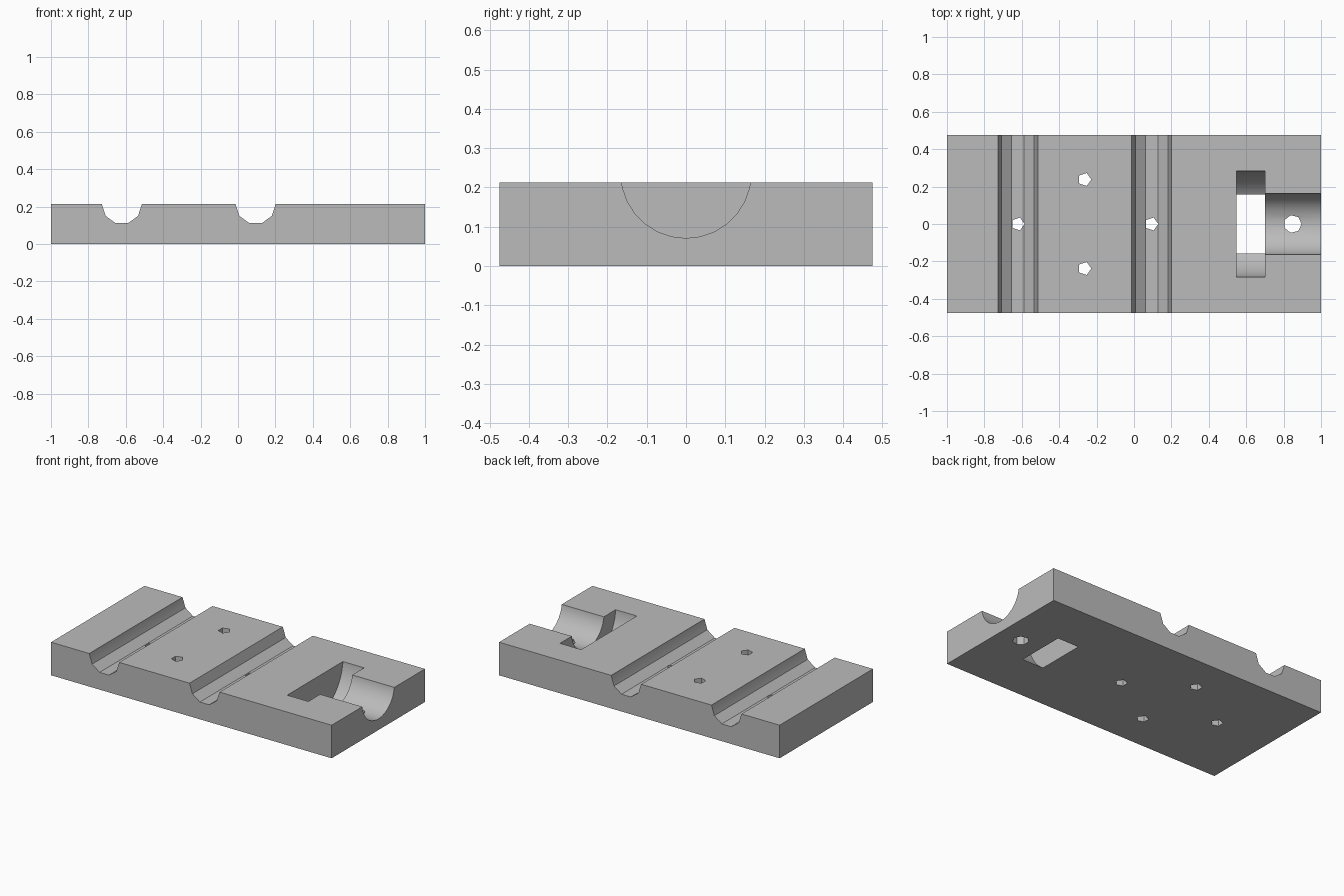
import bpy
import math

cube = bpy.data.objects.get("Cube")
if cube:
    bpy.data.objects.remove(cube, do_unlink=True)

TOP = 0.213
HALF_DEPTH = 0.475

grey = bpy.data.materials.new("plain grey")
grey.use_nodes = True
colour = (0.5, 0.5, 0.5, 1)
grey.diffuse_color = colour
grey.node_tree.nodes["Principled BSDF"].inputs["Base Color"].default_value = colour


def prism(name, sides, radius, length, axis, centre):
    """Regular prism along an axis; a corner points to +x, or down for axis X."""
    bpy.ops.mesh.primitive_cylinder_add(vertices=sides, radius=radius, depth=length)
    obj = bpy.context.object
    obj.name = name
    # The first corner starts on +y, so turn it to +x
    for v in obj.data.vertices:
        x, y, z = v.co
        x, y = y, -x
        v.co = {"Z": (x, y, z), "Y": (x, z, -y), "X": (z, y, -x)}[axis]
    obj.location = centre
    obj.hide_render = True
    return obj


# Solid base block
bpy.ops.mesh.primitive_cube_add(size=1, location=(0, 0, TOP / 2))
block = bpy.context.object
block.name = "base_block"
block.scale = (2, 2 * HALF_DEPTH, TOP)
bpy.ops.object.transform_apply(location=True, rotation=False, scale=True)
block.data.materials.append(grey)

cutters = []

# Two cross grooves, each with a central drain hole
for x in (-0.621, 0.094):
    cutters.append(prism("groove_cutter", 10, 0.107, 1.2, "Y", (x, 0, TOP)))
    cutters.append(prism("groove_hole_cutter", 5, 0.036, 1, "Z", (x, 0, 0.1)))

# Pair of screw holes between the grooves
for side in (-1, 1):
    cutters.append(prism("screw_hole_cutter", 5, 0.036, 1, "Z", (-0.264, side * 0.238, 0.1)))

# Wide round slot, then the open trough running to the end
axis_height = 0.237
cutters.append(prism("slot_cutter", 48, 0.285, 0.151, "X", (0.6245, 0, axis_height)))
cutters.append(prism("trough_cutter", 28, 0.166, 0.5, "X", (0.9, 0, axis_height)))
cutters.append(prism("trough_hole_cutter", 7, 0.048, 1, "Z", (0.848, 0, 0.1)))

# Cut everything from the block
bpy.ops.object.select_all(action="DESELECT")
block.select_set(True)
bpy.context.view_layer.objects.active = block
for cutter in cutters:
    cutter.data.materials.append(grey)
    mod = block.modifiers.new("cut", "BOOLEAN")
    mod.operation = "DIFFERENCE"
    mod.solver = "EXACT"
    mod.object = cutter
    bpy.ops.object.modifier_apply(modifier=mod.name)
for cutter in cutters:
    bpy.data.objects.remove(cutter, do_unlink=True)

bpy.ops.object.shade_smooth_by_angle(angle=math.radians(30))
